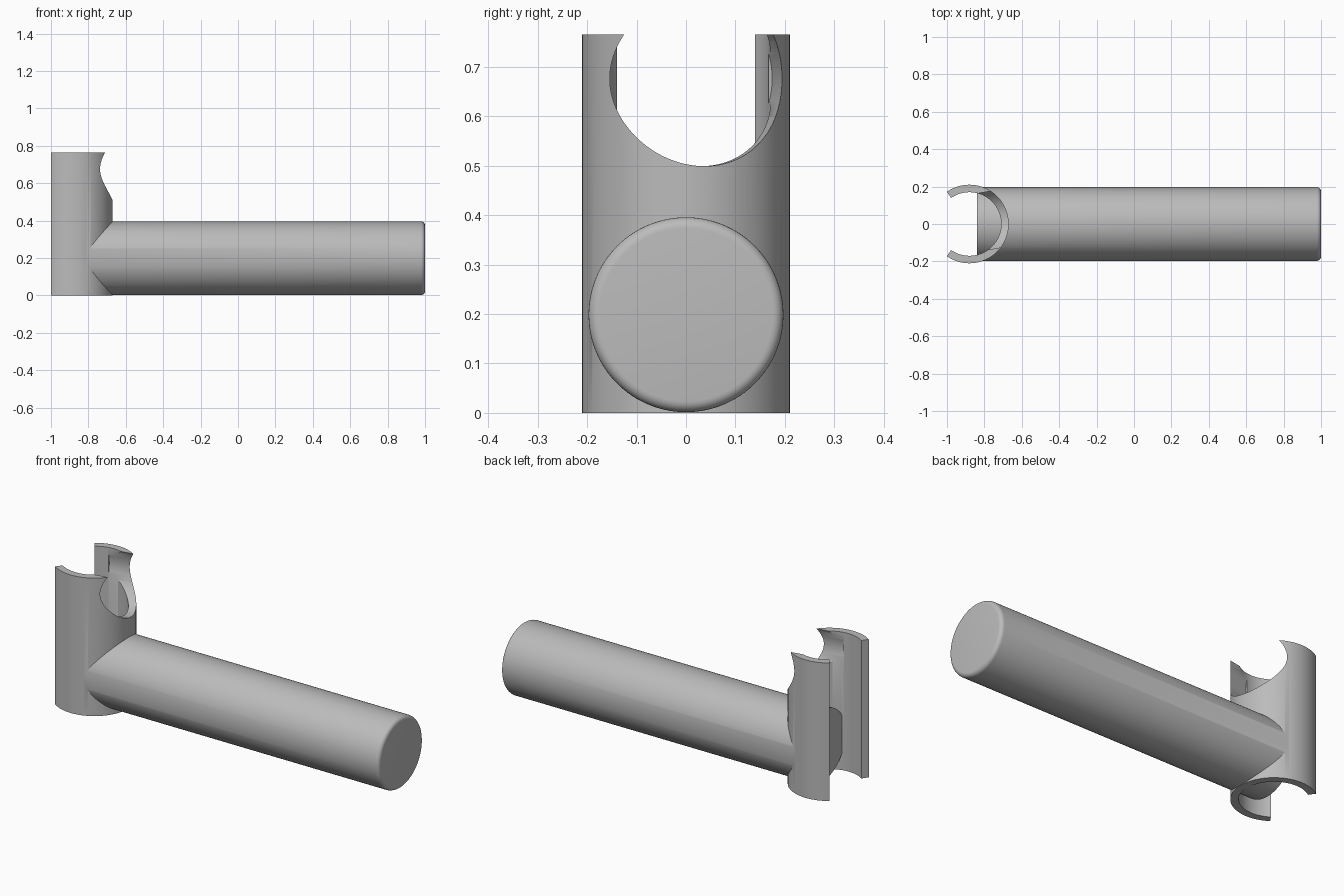
import bpy, bmesh, math
from mathutils import Matrix, Vector

if "Cube" in bpy.data.objects:
    bpy.data.objects.remove(bpy.data.objects["Cube"])

CX = -0.88                     # axis of the upright clip
OUTER, INNER, HEIGHT = 0.21, 0.17, 0.765
ARM_R, ARM_Z = 0.197, 0.1985
OPENING = math.radians(125)    # half angle of the clip wall

grey = bpy.data.materials.new("plain_grey")
grey.use_nodes = True
colour = (0.5, 0.5, 0.5, 1)
grey.diffuse_color = colour
grey.node_tree.nodes["Principled BSDF"].inputs["Base Color"].default_value = colour


def finish(name, bm):
    bmesh.ops.recalc_face_normals(bm, faces=bm.faces)
    mesh = bpy.data.meshes.new(name)
    bm.to_mesh(mesh)
    bm.free()
    mesh.materials.append(grey)
    obj = bpy.data.objects.new(name, mesh)
    bpy.context.collection.objects.link(obj)
    return obj


def rod(name, start, direction, length, radius, fillet=0.0, sides=128):
    """Solid cylinder from start along direction, with a rounded far rim."""
    bm = bmesh.new()
    bmesh.ops.create_cone(bm, cap_ends=True, segments=sides, radius1=radius,
                          radius2=radius, depth=length,
                          matrix=Matrix.Translation((0, 0, length / 2)))
    if fillet:
        rim = [e for e in bm.edges if all(v.co.z > length - 1e-4 for v in e.verts)]
        bmesh.ops.bevel(bm, geom=rim, offset=fillet, segments=6,
                        profile=0.5, affect='EDGES')
    turn = Vector(direction).to_track_quat('Z', 'Y').to_matrix().to_4x4()
    bm.transform(Matrix.Translation(start) @ turn)
    return finish(name, bm)


def clip_ring(name, steps=96):
    """C-shaped wall open towards -x."""
    bm = bmesh.new()
    angles = [OPENING * (2 * i / steps - 1) for i in range(steps + 1)]
    outline = [(OUTER, a) for a in angles] + [(INNER, a) for a in reversed(angles)]
    face = bm.faces.new([bm.verts.new((CX + r * math.cos(a), r * math.sin(a), 0))
                         for r, a in outline])
    made = bmesh.ops.extrude_face_region(bm, geom=[face])["geom"]
    bmesh.ops.translate(bm, vec=(0, 0, HEIGHT),
                        verts=[g for g in made if isinstance(g, bmesh.types.BMVert)])
    return finish(name, bm)


def combine(target, other, operation):
    mod = target.modifiers.new(operation.lower(), 'BOOLEAN')
    mod.operation, mod.solver, mod.object = operation, 'EXACT', other
    other.hide_render = True
    bpy.context.view_layer.objects.active = target
    bpy.ops.object.modifier_apply(modifier=mod.name)
    bpy.data.objects.remove(other)


# Arm, hollowed to fit around the clip
arm = rod("round_arm", (CX + 0.04, 0, ARM_Z), (1, 0, 0), 1 - CX - 0.04, ARM_R, 0.022)
bore = rod("bore_cutter", (CX, 0, -0.1), (0, 0, 1), 1, (INNER + OUTER) / 2)
combine(arm, bore, 'DIFFERENCE')

# Clip with the slanted side notch
clip = clip_ring("open_clip")
tilt = math.radians(10.2)
notch = rod("notch_cutter", (CX, 0, 0.676), (math.cos(tilt), math.sin(tilt), 0), 0.6, 0.177)
combine(clip, notch, 'DIFFERENCE')
combine(clip, arm, 'UNION')
clip.name = "clip_with_arm"

bpy.ops.object.select_all(action='DESELECT')
clip.select_set(True)
bpy.context.view_layer.objects.active = clip
bpy.ops.object.shade_smooth_by_angle(angle=math.radians(30))
